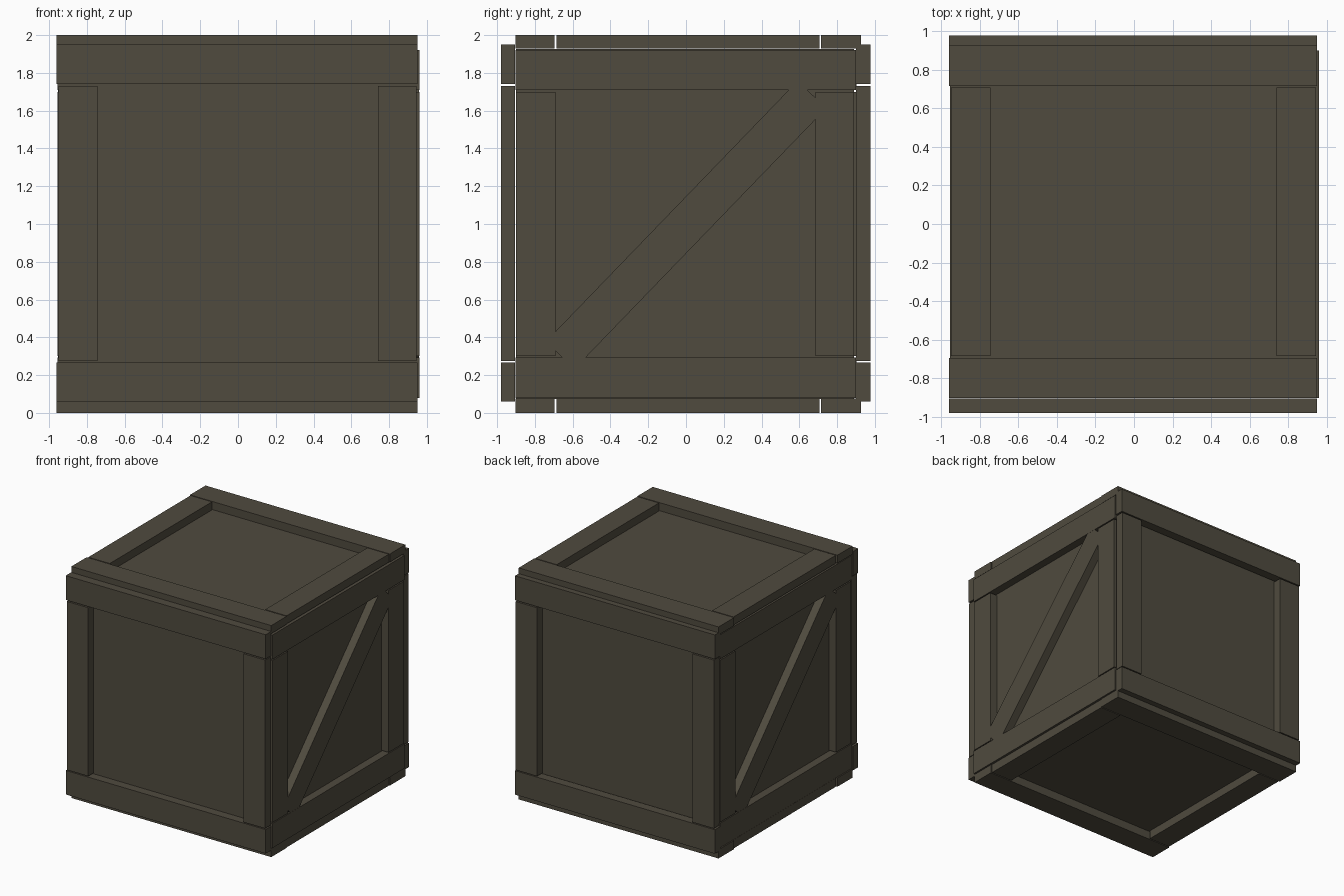
import bpy
from mathutils import Matrix, Vector
from math import radians

if "Cube" in bpy.data.objects:
    bpy.data.objects.remove(bpy.data.objects["Cube"])

wood = bpy.data.materials.new("weathered dark wood")
wood.diffuse_color = (0.08, 0.07, 0.049, 1)
wood.use_nodes = True
wood.node_tree.nodes["Principled BSDF"].inputs["Base Color"].default_value = wood.diffuse_color


def plank(name, x, y, z, tilt=0.0):
    """Box spanning the x, y, z ranges, optionally tilted about the x axis."""
    bpy.ops.mesh.primitive_cube_add(size=1)
    ob = bpy.context.object
    ob.name = name
    spans = (x, y, z)
    size = [b - a for a, b in spans]
    centre = Vector([(a + b) / 2 for a, b in spans])
    ob.data.transform(Matrix.Translation(centre)
                      @ Matrix.Rotation(radians(tilt), 4, 'X')
                      @ Matrix.Diagonal((*size, 1)))
    ob.data.materials.append(wood)
    return ob


# Inner box behind the frames
plank("inner_panels", (-0.885, 0.89), (-0.9, 0.89), (0.073, 1.927))

LONG = (-0.96, 0.95)
SHORTS = {"left": (-0.95, -0.745), "right": (0.74, 0.945)}

# Front and back frames
for side, y in (("front", (-0.98, -0.905)), ("back", (0.90, 0.977))):
    plank(side + "_top_plank", LONG, y, (1.74, 1.95))
    plank(side + "_bottom_plank", LONG, y, (0.06, 0.267))
    for end, x in SHORTS.items():
        plank(f"{side}_{end}_upright", x, y, (0.275, 1.73))

# Lid and base frames
for side, z in (("lid", (1.93, 2.0)), ("base", (0.0, 0.075))):
    plank(side + "_front_plank", LONG, (-0.903, -0.695), z)
    plank(side + "_back_plank", LONG, (0.716, 0.927), z)
    for end, x in SHORTS.items():
        plank(f"{side}_{end}_plank", x, (-0.686, 0.708), z)

# Side frames with a diagonal brace; the left one is the right one turned round
for side, turn in (("right", 0), ("left", 180)):
    outer = 0.96 if turn == 0 else 0.955
    x = (outer - 0.073, outer)
    parts = [
        plank(side + "_top_plank", x, (-0.903, 0.9), (1.71, 1.92)),
        plank(side + "_bottom_plank", x, (-0.903, 0.9), (0.08, 0.292)),
        plank(side + "_near_upright", x, (-0.9, -0.69), (0.3, 1.7)),
        plank(side + "_far_upright", x, (0.685, 0.89), (0.3, 1.7)),
        plank(side + "_diagonal_brace", (x[0], outer - 0.001),
              (-0.96, 0.96), (0.89, 1.1), 46),
    ]
    for ob in parts:
        ob.data.transform(Matrix.Rotation(radians(turn), 4, 'Z'))
